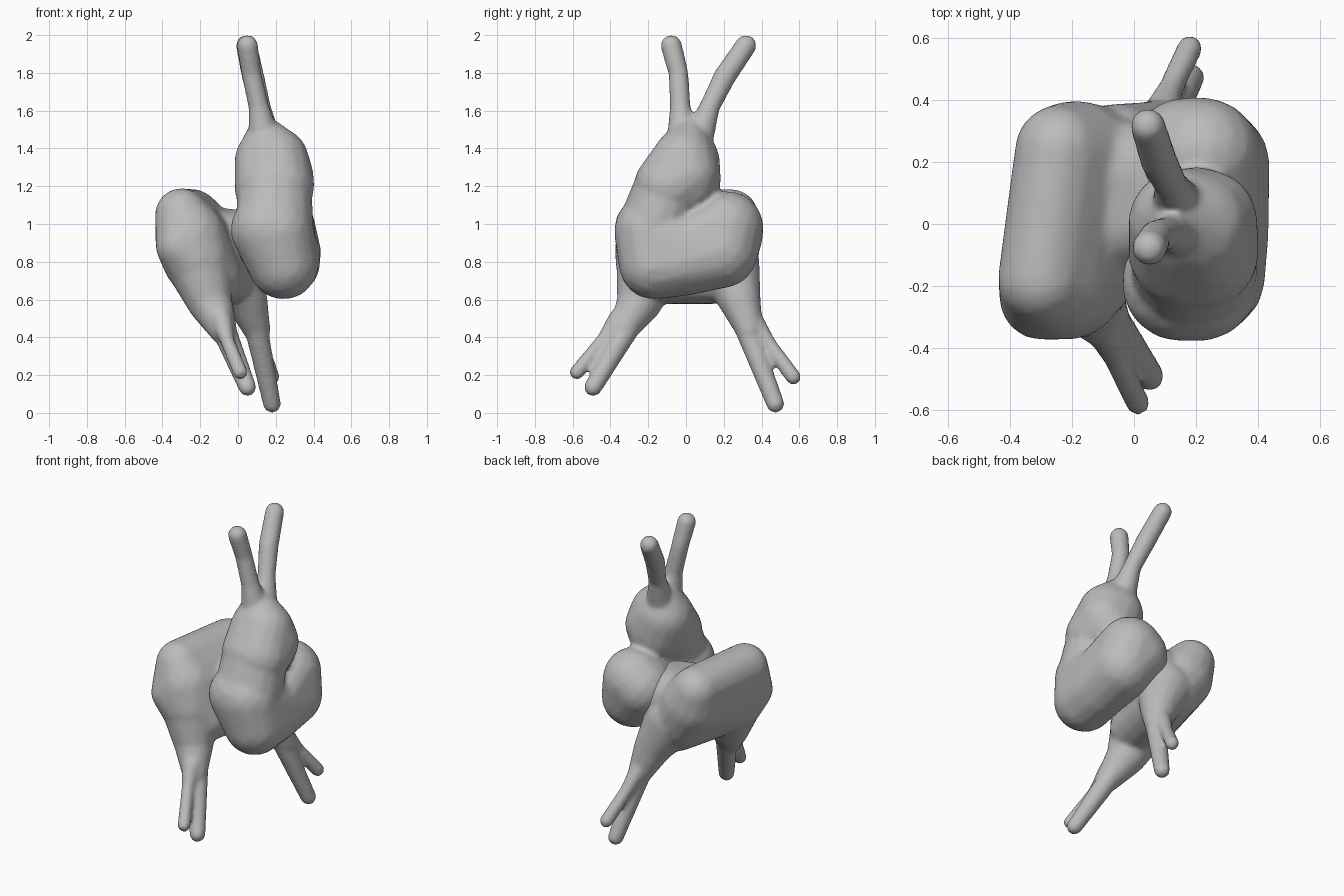
import bpy, bmesh, math
from mathutils import Vector

clay = bpy.data.materials.new("plain grey")
clay.diffuse_color = (0.5, 0.5, 0.5, 1)


def hull(mesh, balls):
    """Convex skin around balls (x, y, z, radius), added to mesh."""
    bm = bmesh.new()
    n = 120
    for x, y, z, r in balls:
        for i in range(n):
            h = 1 - 2 * (i + 0.5) / n
            a = i * 2.39996
            s = math.sqrt(1 - h * h)
            bm.verts.new(Vector((x, y, z)) + r * Vector((s * math.cos(a), s * math.sin(a), h)))
    bmesh.ops.convex_hull(bm, input=bm.verts[:])
    bmesh.ops.delete(bm, geom=[v for v in bm.verts if not v.link_faces], context='VERTS')
    bmesh.ops.recalc_face_normals(bm, faces=bm.faces[:])
    tmp = bpy.data.meshes.new("tmp")
    bm.to_mesh(tmp)
    bm.free()
    mesh.from_mesh(tmp)
    bpy.data.meshes.remove(tmp)


def limb(mesh, balls):
    """Tapered tube through the balls."""
    for a, b in zip(balls, balls[1:]):
        hull(mesh, [a, b])


def finish(mesh, name):
    """Fuse overlapping volumes into one soft skin."""
    me = bpy.data.meshes.new(name)
    mesh.to_mesh(me)
    mesh.free()
    me.materials.append(clay)
    ob = bpy.data.objects.new(name, me)
    bpy.context.collection.objects.link(ob)
    rm = ob.modifiers.new("fuse", 'REMESH')
    rm.mode = 'VOXEL'
    rm.voxel_size = 0.014
    rm.use_smooth_shade = True
    sm = ob.modifiers.new("soften", 'SMOOTH')
    sm.factor = 0.5
    sm.iterations = 7


# Front body: kidney-shaped lobe, neck, head and two ears
front = bmesh.new()
side_a = [(0.24, -0.17, 0.785, 0.185), (0.15, -0.19, 0.97, 0.19), (0.21, -0.19, 0.96, 0.19)]
middle = [(0.25, 0.0, 0.79, 0.17), (0.28, -0.05, 0.79, 0.155), (0.16, 0.0, 0.88, 0.16), (0.25, 0.0, 0.88, 0.175)]
side_b = [(0.25, 0.19, 0.85, 0.19), (0.22, 0.22, 0.985, 0.19), (0.17, 0.22, 0.95, 0.19)]
hull(front, side_a + middle)
hull(front, middle + side_b)
hull(front, [(0.17, -0.17, 1.01, 0.18), (0.22, -0.16, 1.0, 0.18), (0.17, -0.09, 1.20, 0.18), (0.21, -0.09, 1.20, 0.18)])
hull(front, [(0.17, -0.085, 1.20, 0.19), (0.22, -0.09, 1.20, 0.185), (0.20, 0.0, 1.22, 0.185),
             (0.235, 0.01, 1.26, 0.165), (0.16, 0.0, 1.33, 0.18), (0.205, -0.01, 1.34, 0.17), (0.14, 0.02, 1.48, 0.09)])
limb(front, [(0.135, -0.02, 1.47, 0.08), (0.11, -0.03, 1.62, 0.055),
             (0.07, -0.04, 1.80, 0.053), (0.05, -0.078, 1.945, 0.057)])
limb(front, [(0.14, 0.07, 1.47, 0.08), (0.12, 0.125, 1.62, 0.054),
             (0.08, 0.205, 1.78, 0.060), (0.045, 0.317, 1.945, 0.057)])
finish(front, "front_body_with_head_and_ears")

# Rear body: upright lobe, bridge to the front and two forked legs
rear = bmesh.new()
lobe_a = [(-0.25, -0.18, 0.93, 0.19), (-0.30, -0.18, 1.05, 0.14), (-0.215, -0.19, 0.81, 0.185),
          (-0.30, -0.24, 0.88, 0.135)]
lobe_b = [(-0.19, 0.21, 0.93, 0.19), (-0.24, 0.24, 1.04, 0.145), (-0.10, 0.20, 0.80, 0.18)]
hull(rear, lobe_a + lobe_b + [(-0.14, -0.15, 0.73, 0.155), (-0.06, 0.17, 0.73, 0.155)])
hull(rear, [(-0.12, 0.0, 0.90, 0.17), (-0.09, 0.17, 0.91, 0.175),
            (0.12, 0.05, 0.91, 0.15), (0.12, 0.17, 0.90, 0.155)])
limb(rear, [(-0.215, -0.19, 0.81, 0.18), (-0.15, -0.245, 0.59, 0.12), (-0.08, -0.335, 0.44, 0.075)])
limb(rear, [(-0.075, -0.315, 0.44, 0.065), (0.05, -0.492, 0.135, 0.048)])
limb(rear, [(-0.09, -0.35, 0.50, 0.06), (-0.06, -0.435, 0.39, 0.038), (0.012, -0.578, 0.215, 0.040)])
limb(rear, [(-0.06, 0.22, 0.80, 0.17), (0.04, 0.28, 0.61, 0.115), (0.10, 0.335, 0.44, 0.072)])
limb(rear, [(0.10, 0.325, 0.43, 0.062), (0.18, 0.473, 0.047, 0.048)])
limb(rear, [(0.08, 0.345, 0.50, 0.06), (0.12, 0.442, 0.36, 0.040), (0.18, 0.568, 0.19, 0.042)])
finish(rear, "rear_body_with_legs")
